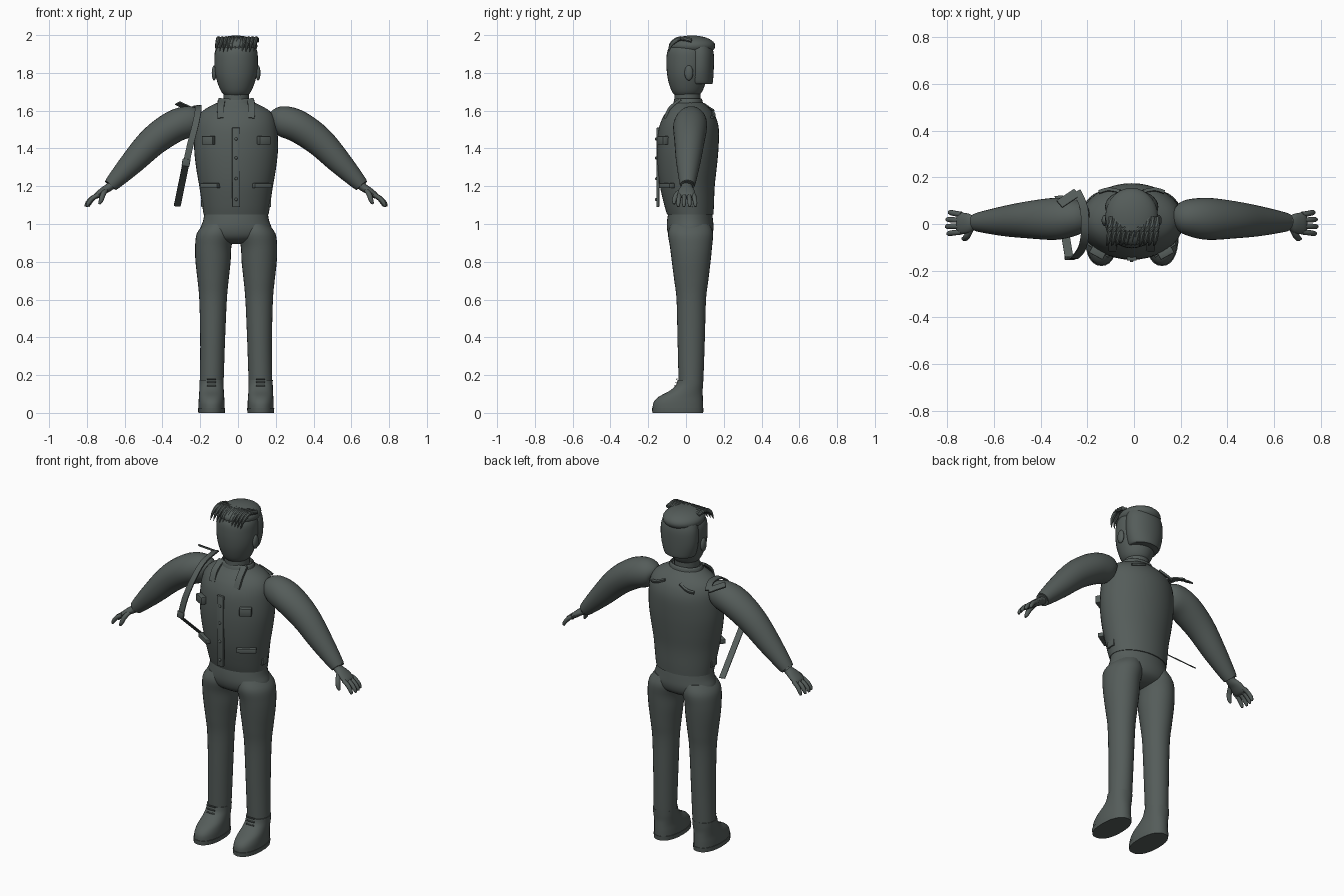
import bpy, bmesh, math
from mathutils import Vector, Matrix

CX = -0.01  # body midline
mat = bpy.data.materials.new("dark grey green")
mat.diffuse_color = (0.09, 0.108, 0.102, 1)


def finish(name, bm, angle=40):
    bmesh.ops.recalc_face_normals(bm, faces=bm.faces)
    me = bpy.data.meshes.new(name)
    bm.to_mesh(me)
    bm.free()
    ob = bpy.data.objects.new(name, me)
    bpy.context.collection.objects.link(ob)
    me.materials.append(mat)
    bpy.ops.object.select_all(action='DESELECT')
    ob.select_set(True)
    bpy.context.view_layer.objects.active = ob
    bpy.ops.object.shade_smooth_by_angle(angle=math.radians(angle))
    return ob


def spline(pts, steps):
    """Smooth resampling of tuples."""
    out = []
    for i in range(len(pts) - 1):
        a, b, c, d = (pts[max(0, min(len(pts) - 1, i + k))] for k in (-1, 0, 1, 2))
        for s in range(steps):
            t = s / steps
            out.append([0.5 * (2 * q + (r - p) * t + (2 * p - 5 * q + 4 * r - s2) * t * t
                               + (3 * q - p - 3 * r + s2) * t ** 3)
                        for p, q, r, s2 in zip(a, b, c, d)])
    return out + [list(pts[-1])]


def loft(name, secs, n=28, steps=4, flat=False, power=1.0):
    """Skin over (x, y, z, radius_u, radius_v); rings are level or follow the path."""
    secs = spline(secs, steps)
    bm = bmesh.new()
    rings = []
    Y = Vector((0, 1, 0))
    for i, s in enumerate(secs):
        p, q = secs[max(i - 1, 0)], secs[min(i + 1, len(secs) - 1)]
        u, v = Vector((1, 0, 0)), Y
        if not flat:
            t = (Vector(q[:3]) - Vector(p[:3])).normalized()
            u = Y.cross(t).normalized()
            v = t.cross(u)
        ring = []
        for k in range(n):
            a = 2 * math.pi * k / n
            c, d = math.cos(a), math.sin(a)
            c, d = (math.copysign(abs(w) ** power, w) for w in (c, d))
            ring.append(bm.verts.new(Vector(s[:3]) + u * c * s[3] + v * d * s[4]))
        rings.append(ring)
    for a, b in zip(rings, rings[1:]):
        for k in range(n):
            bm.faces.new((a[k], a[(k + 1) % n], b[(k + 1) % n], b[k]))
    bm.faces.new(rings[0])
    bm.faces.new(rings[-1])
    return finish(name, bm)


def stack(name, rows, **kw):
    """Level loft from rows of (z, x centre, x radius, y front, y back)."""
    return loft(name, [(CX + x, (f + b) / 2, z, r, (b - f) / 2) for z, x, r, f, b in rows],
                flat=True, **kw)


def box(name, loc, size, rot=(0, 0, 0), bevel=0.004):
    bm = bmesh.new()
    bmesh.ops.create_cube(bm, size=1, matrix=Matrix.Diagonal((*size, 1)))
    bmesh.ops.bevel(bm, geom=bm.edges[:], offset=bevel, segments=2, affect='EDGES', profile=0.5)
    ob = finish(name, bm)
    ob.location = loc
    ob.rotation_euler = rot
    return ob


def ball(name, loc, radii, rot=(0, 0, 0)):
    bm = bmesh.new()
    bmesh.ops.create_uvsphere(bm, u_segments=28, v_segments=16, radius=1,
                              matrix=Matrix.Diagonal((*radii, 1)))
    ob = finish(name, bm)
    ob.location = loc
    ob.rotation_euler = rot
    return ob


def ribbon(name, pts, side, width, thick=0.008, steps=5):
    """Flat band through points, widened along the side direction."""
    pts = [Vector(p) for p in spline(pts, steps)]
    bm = bmesh.new()
    rows = []
    for i, p in enumerate(pts):
        t = (pts[min(i + 1, len(pts) - 1)] - pts[max(i - 1, 0)]).normalized()
        s = Vector(side)
        s = (s - t * s.dot(t)).normalized() * width / 2
        nrm = t.cross(s).normalized() * thick / 2
        rows.append([bm.verts.new(p + o) for o in (s + nrm, s - nrm, -s - nrm, -s + nrm)])
    for a, b in zip(rows, rows[1:]):
        for k in range(4):
            bm.faces.new((a[k], a[(k + 1) % 4], b[(k + 1) % 4], b[k]))
    bm.faces.new(rows[0])
    bm.faces.new(rows[-1])
    return finish(name, bm)


# Jacket body and collar
stack("jacket", [(1.05, 0, .172, -.10, .145), (1.10, 0, .18, -.115, .148), (1.2, 0, .195, -.138, .152),
                 (1.3, 0, .212, -.15, .163), (1.4, 0, .222, -.153, .172), (1.5, 0, .218, -.145, .174),
                 (1.56, 0, .205, -.125, .16), (1.60, 0, .175, -.10, .135), (1.63, 0, .125, -.075, .105),
                 (1.65, 0, .08, -.06, .08)], n=40)
stack("collar", [(1.60, 0, .11, -.08, .10), (1.64, 0, .10, -.068, .09), (1.66, 0, .095, -.06, .085),
                 (1.662, 0, .085, -.05, .075), (1.63, 0, .08, -.05, .07)], steps=2)
stack("neck", [(1.58, 0, .072, -.065, .075), (1.64, 0, .068, -.063, .075), (1.72, 0, .068, -.06, .078)])

# Head, back hair and hair cap
stack("head", [(1.668, 0, .03, -.03, .04), (1.675, 0, .052, -.05, .06), (1.70, 0, .078, -.074, .085),
               (1.75, 0, .099, -.092, .105), (1.80, 0, .111, -.101, .115), (1.86, 0, .115, -.104, .125),
               (1.92, 0, .110, -.097, .12), (1.96, 0, .08, -.065, .09), (1.975, 0, .03, -.02, .05)], n=32)
stack("back_hair", [(1.742, 0, .08, .02, .135), (1.75, 0, .094, .0, .142), (1.82, 0, .112, .0, .147),
                    (1.90, 0, .113, .0, .147), (1.95, 0, .10, .0, .135)], n=32)
ball("hair_cap", (CX, .032, 1.943), (.113, .123, .055))
for i in range(11):
    x = CX - .1 + i * .02
    loft("fringe_strand", [(x + .012, .03, 1.972, .011, .012), (x + .006, -.03, 1.982, .012, .013),
                           (x, -.075, 1.955, .009, .011), (x - .008, -.092, 1.912, .001, .002)], n=8)

# Trousers
stack("trouser_hips", [(1.08, 0, .165, -.09, .135), (1.02, 0, .174, -.10, .143), (.97, 0, .19, -.10, .145),
                       (.93, 0, .175, -.085, .13), (.905, 0, .12, -.05, .09), (.895, 0, .04, 0, .05)], n=36)

for s in (-1, 1):
    X = lambda v: CX + s * v
    # Leg and shoe
    stack("trouser_leg", [(1.0, s * .095, .075, -.08, .125), (.95, s * .108, .1, -.095, .143),
                          (.88, s * .121, .096, -.085, .138), (.8, s * .122, .093, -.075, .13),
                          (.7, s * .122, .082, -.062, .118), (.6, s * .122, .073, -.05, .106),
                          (.4, s * .124, .066, -.045, .10), (.2, s * .128, .063, -.04, .093),
                          (.13, s * .13, .062, -.037, .088)])
    stack("shoe", [(.02, s * .13, .069, -.177, .09), (.055, s * .13, .069, -.172, .09),
                   (.085, s * .13, .067, -.145, .089), (.115, s * .13, .065, -.09, .088),
                   (.145, s * .13, .064, -.055, .09), (.175, s * .13, .064, -.044, .092)], power=.9)
    stack("shoe_sole", [(0, s * .13, .07, -.178, .091), (.025, s * .13, .072, -.18, .093)],
          steps=1, power=.88)
    for k in range(3):
        z = .143 + k * .018
        loft("shoe_lace", [(X(.13) - .024, -.058 + k * .005, z, .004, .004),
                           (X(.13) + .024, -.058 + k * .005, z, .004, .004)], n=8, steps=1)

    # Sleeve and cuff
    loft("sleeve", [(X(.19), .03, 1.545, .035, .035), (X(.205), .03, 1.548, .062, .062),
                    (X(.25), .028, 1.543, .082, .08), (X(.33), .022, 1.515, .085, .09),
                    (X(.44), .018, 1.438, .079, .08), (X(.55), .012, 1.325, .064, .064),
                    (X(.655), .008, 1.215, .041, .042), (X(.662), .008, 1.208, .034, .036)])
    # Hand
    loft("palm", [(X(.64), .006, 1.225, .026, .03), (X(.672), .004, 1.195, .022, .03),
                  (X(.70), .003, 1.178, .02, .042), (X(.735), .003, 1.152, .017, .046),
                  (X(.748), .003, 1.142, .009, .04)], n=20)
    for k in range(4):
        y = -.034 + k * .025
        m = (.9, 1, .95, .8)[k]
        loft("finger", [(X(.73), y, 1.155, .012, .012), (X(.73 + .035 * m), y * 1.1, 1.135, .012, .012),
                        (X(.73 + .058 * m), y * 1.2, 1.11, .011, .011),
                        (X(.73 + .066 * m), y * 1.2, 1.092, .006, .006)], n=10)
    loft("thumb", [(X(.69), -.025, 1.178, .012, .012), (X(.705), -.05, 1.155, .014, .014),
                   (X(.715), -.062, 1.125, .012, .012), (X(.725), -.062, 1.106, .006, .006)], n=10)

    # Ear, lapel, pockets, hem tab and back seam
    ball("ear", (X(.116), .015, 1.80), (.013, .023, .04))
    ribbon("lapel", [(X(.075), -.03, 1.66), (X(.082), -.085, 1.615), (X(.08), -.112, 1.56)],
           (1, 0, 0), .036, .014)
    box("chest_pocket_flap", (X(.146), -.123, 1.443), (.066, .034, .045), (0, 0, s * .5))
    box("waist_pocket_flap", (X(.137), -.102, 1.203), (.108, .034, .026), (0, 0, s * .55))
    box("hem_tab", (X(.178), .01, 1.11), (.014, .05, .04))
    ribbon("back_seam", [(X(.05), .14, 1.595), (X(.10), .148, 1.573), (X(.14), .137, 1.565)],
           (0, .3, 1), .012, .014)

# Front placket with buttons
box("placket", (CX, -.149, 1.30), (.042, .016, .42))
for z in (1.13, 1.24, 1.35, 1.45):
    ball("button", (CX, -.158, z), (.008, .006, .008))

# Loose shoulder strap with buckle and trailing end
ribbon("strap_flap", [(-.32, .085, 1.64), (-.245, .135, 1.605)], (.5, -.7, .3), .04, steps=1)
ribbon("strap_top", [(-.245, .14, 1.605), (-.215, .07, 1.625), (-.21, -.03, 1.61), (-.222, -.10, 1.54),
                     (-.25, -.14, 1.43), (-.275, -.148, 1.32)], (1, 0, .1), .034)
box("strap_buckle", (-.275, -.147, 1.325), (.042, .014, .04), (0, .15, 0))
ribbon("strap_tail", [(-.278, -.145, 1.31), (-.322, .12, 1.095)], (1, 0, 0), .036, .005, steps=1)
